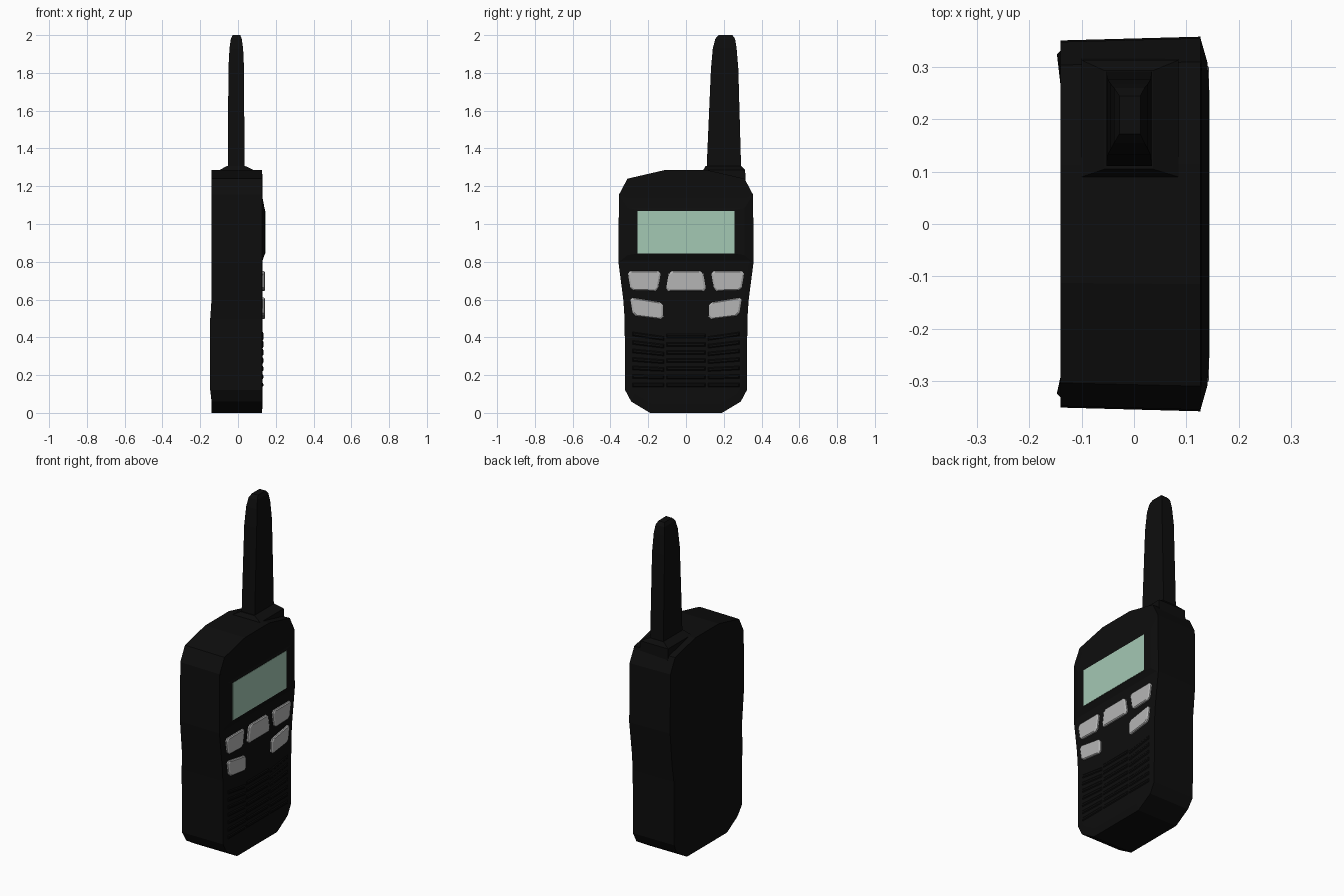
import bpy, bmesh
from mathutils import Vector

if "Cube" in bpy.data.objects:
    bpy.data.objects.remove(bpy.data.objects["Cube"])


def material(name, rgb):
    m = bpy.data.materials.new(name)
    m.diffuse_color = (*rgb, 1)
    m.use_nodes = True
    m.node_tree.nodes["Principled BSDF"].inputs["Base Color"].default_value = m.diffuse_color
    return m


BLACK = material("black plastic", (0.004, 0.004, 0.004))
GREY = material("light grey rubber", (0.46, 0.46, 0.46))
GREEN = material("pale green display", (0.37, 0.58, 0.456))


def loft(name, rings, mat):
    """Skin equal-length rings of points and cap both ends."""
    bm = bmesh.new()
    loops = [[bm.verts.new(p) for p in ring] for ring in rings]
    n = len(loops[0])
    for a, b in zip(loops, loops[1:]):
        for i in range(n):
            j = (i + 1) % n
            bm.faces.new((a[i], a[j], b[j], b[i]))
    bm.faces.new(loops[0][::-1])
    bm.faces.new(loops[-1])
    bmesh.ops.recalc_face_normals(bm, faces=bm.faces)
    mesh = bpy.data.meshes.new(name)
    bm.to_mesh(mesh)
    bm.free()
    mesh.materials.append(mat)
    ob = bpy.data.objects.new(name, mesh)
    bpy.context.collection.objects.link(ob)
    return ob


def ring_yz(pts, x, s=1.0):
    """Outline in the y-z plane at depth x, scaled about its centre."""
    cy = sum(p[0] for p in pts) / len(pts)
    cz = sum(p[1] for p in pts) / len(pts)
    return [(x, cy + (y - cy) * s, cz + (z - cz) * s) for y, z in pts]


def rect_xy(x0, x1, y0, y1, z):
    return [(x0, y0, z), (x1, y0, z), (x1, y1, z), (x0, y1, z)]


def rect_yz(y, z0, z1, x):
    return [(x, -y, z0), (x, y, z0), (x, y, z1), (x, -y, z1)]


# Body: waisted outline, slightly narrower and flared at the back edge
half = [(0.19, 0), (0.29, 0.06), (0.322, 0.12), (0.325, 0.5), (0.332, 0.6),
        (0.358, 0.8), (0.355, 1.155), (0.31, 1.24), (0.115, 1.285)]
outline = half + [(-y, z) for y, z in reversed(half)]
back = [(-0.147 if 0.1 < z < 0.55 else -0.14, y * (0.98 if z > 0.7 else 1), z)
        for y, z in outline]
back_inner = ring_yz(outline, -0.14, 0.9)
front = ring_yz(outline, 0.127)
front_inner = ring_yz(outline, 0.130, 0.93)
loft("body", [back_inner, back, front, front_inner], BLACK)

# Raised display surround and display
loft("display_surround", [rect_yz(0.352, 0.79, 1.155, 0.12),
                          rect_yz(0.352, 0.80, 1.15, 0.128),
                          rect_yz(0.31, 0.835, 1.085, 0.140),
                          rect_yz(0.26, 0.842, 1.075, 0.143)], BLACK)
loft("display", [rect_yz(0.256, 0.845, 1.07, 0.140),
                 rect_yz(0.256, 0.845, 1.07, 0.1445)], GREEN)

# Antenna and its collar
loft("antenna_collar", [rect_xy(-0.10, 0.085, 0.09, 0.318, 1.18),
                        rect_xy(-0.10, 0.085, 0.09, 0.313, 1.285),
                        rect_xy(-0.056, 0.036, 0.105, 0.293, 1.308)], BLACK)
loft("antenna", [rect_xy(-0.053, 0.034, 0.11, 0.292, 1.28),
                 rect_xy(-0.053, 0.034, 0.112, 0.290, 1.36),
                 rect_xy(-0.051, 0.032, 0.132, 0.277, 1.82),
                 rect_xy(-0.045, 0.027, 0.142, 0.268, 1.93),
                 rect_xy(-0.038, 0.020, 0.155, 0.260, 1.98),
                 rect_xy(-0.028, 0.012, 0.172, 0.245, 2.0)], BLACK)


def clip_corners(pts, d=0.014):
    out = []
    for i, p in enumerate(pts):
        p = Vector(p)
        for q in (pts[i - 1], pts[(i + 1) % len(pts)]):
            out.append(tuple(p + (Vector(q) - p).normalized() * d))
    return out


def button(name, pts):
    o = clip_corners(pts)
    loft(name, [ring_yz(o, 0.125), ring_yz(o, 0.138), ring_yz(o, 0.143, 0.9)], GREY)


# Keypad: centre key plus two mirrored pairs
button("centre_button", [(-0.107, 0.645), (0.107, 0.645), (0.09, 0.75), (-0.09, 0.75)])
for side, s in (("left", 1), ("right", -1)):
    upper = [(-0.292, 0.65), (-0.15, 0.645), (-0.132, 0.75), (-0.31, 0.75)]
    lower = [(-0.28, 0.515), (-0.12, 0.495), (-0.122, 0.583), (-0.296, 0.612)]
    button(side + "_upper_button", [(y * s, z) for y, z in upper])
    button(side + "_lower_button", [(y * s, z) for y, z in lower])

# Speaker grille: rows of slim ridged slats in three columns
for row in range(7):
    z = 0.135 + row * 0.043
    sag = 0.002 * row
    for col, (y0, y1) in enumerate(((-0.285, -0.115), (-0.105, 0.105), (0.115, 0.285))):
        tilt = (col - 1) * sag
        base = [(y0, z - tilt), (y1, z + tilt), (y1, z + tilt + 0.026), (y0, z - tilt + 0.026)]
        top = [(y0 + 0.006, z - tilt + 0.008), (y1 - 0.006, z + tilt + 0.008),
               (y1 - 0.006, z + tilt + 0.018), (y0 + 0.006, z - tilt + 0.018)]
        loft(f"speaker_slat_{row}_{col}",
             [ring_yz(base, 0.128), ring_yz(top, 0.134)], BLACK)
